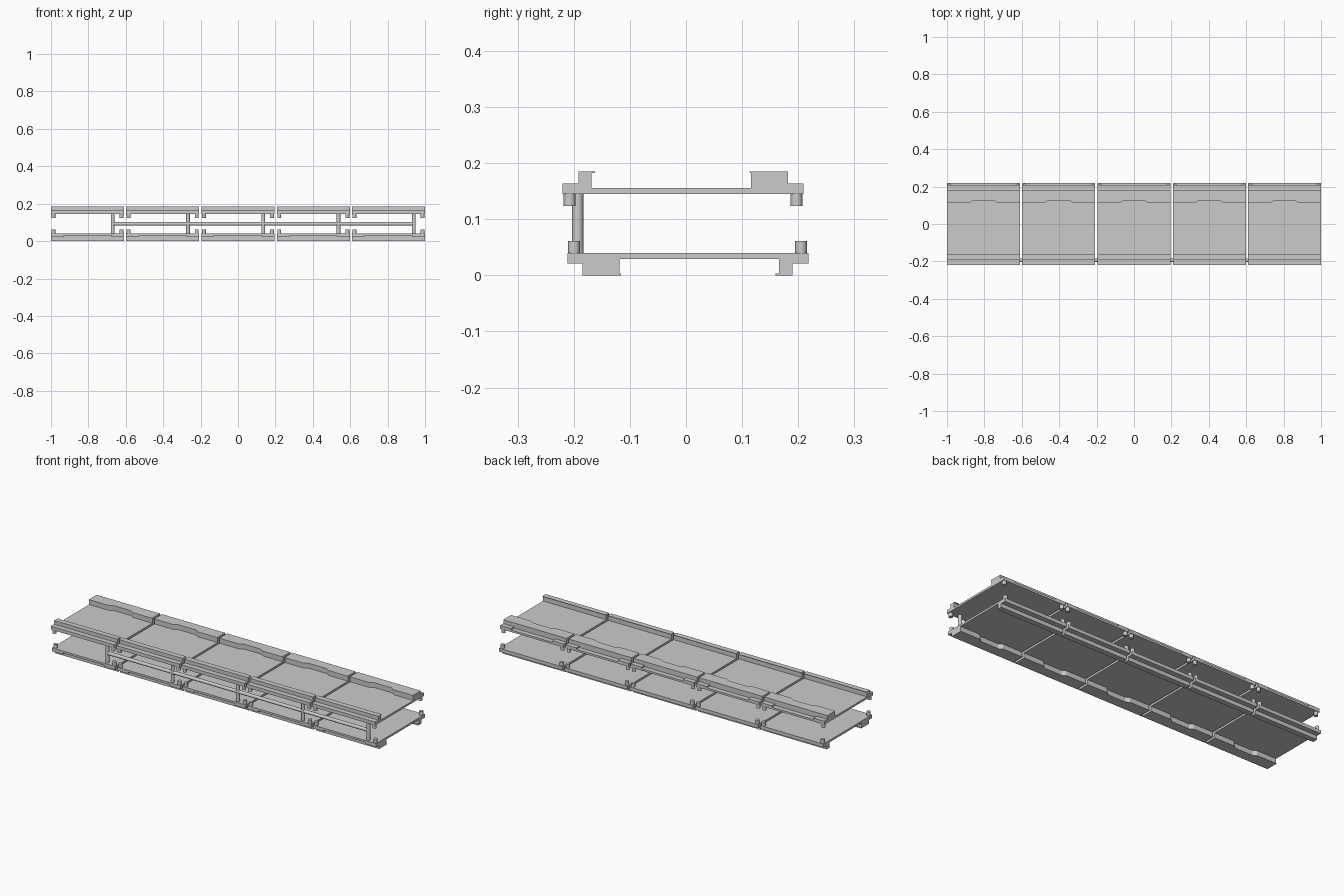
import bpy
import bmesh
from mathutils import Matrix

cube = bpy.data.objects.get("Cube")
if cube:
    bpy.data.objects.remove(cube, do_unlink=True)

grey = bpy.data.materials.new("light_grey")
grey.use_nodes = True
COLOUR = (0.6, 0.6, 0.6, 1)
grey.diffuse_color = COLOUR
grey.node_tree.nodes["Principled BSDF"].inputs["Base Color"].default_value = COLOUR

HALF = 0.195       # half width of one tray
PITCH = 0.4025     # spacing between trays
UNDER = 0.145      # underside of an upper tray
FLIP = Matrix.Translation((0, -0.0025, 0.185)) @ Matrix.Rotation(3.14159265, 4, "X")


def finish(name, bm, smooth=False):
    bmesh.ops.recalc_face_normals(bm, faces=bm.faces)
    mesh = bpy.data.meshes.new(name)
    bm.to_mesh(mesh)
    bm.free()
    mesh.materials.append(grey)
    obj = bpy.data.objects.new(name, mesh)
    bpy.context.collection.objects.link(obj)
    if smooth:
        bpy.ops.object.select_all(action="DESELECT")
        obj.select_set(True)
        bpy.context.view_layer.objects.active = obj
        bpy.ops.object.shade_smooth_by_angle()
    return obj


def extrude(bm, points, offset):
    face = bm.faces.new([bm.verts.new(p) for p in points])
    top = bmesh.ops.extrude_face_region(bm, geom=[face], use_keep_orig=True)["geom"]
    moved = [g for g in top if isinstance(g, bmesh.types.BMVert)]
    bmesh.ops.translate(bm, verts=moved, vec=offset)


def box(bm, x0, x1, y0, y1, z0, z1):
    extrude(bm, [(x0, y0, z0), (x1, y0, z0), (x1, y1, z0), (x0, y1, z0)], (0, 0, z1 - z0))


def cylinder(bm, centre, radius, length, axis=None):
    matrix = Matrix.Translation(centre)
    if axis:
        matrix = matrix @ Matrix.Rotation(1.5707963, 4, axis)
    bmesh.ops.create_cone(bm, cap_ends=True, segments=24, radius1=radius,
                          radius2=radius, depth=length, matrix=matrix)


def notched(bm, front, z0, z1):
    # Wide rear rail with a shallow notch in the middle of its inner edge
    back, notch = 0.182, front + 0.013
    outline = [(-HALF, back), (-HALF, front), (-0.075, front), (-0.055, notch),
               (0.055, notch), (0.075, front), (HALF, front), (HALF, back)]
    extrude(bm, [(x, y, z0) for x, y in outline], (0, 0, z1 - z0))


def build_tray(name, x, matrix):
    # Deck with stepped, lipped front rail
    bm = bmesh.new()
    profile = [(-0.2205, UNDER), (-0.2205, 0.164), (-0.192, 0.164), (-0.192, 0.185),
               (-0.162, 0.185), (-0.162, 0.182), (-0.168, 0.182), (-0.168, 0.156),
               (0.209, 0.156), (0.209, UNDER)]
    extrude(bm, [(-HALF, y, z) for y, z in profile], (2 * HALF, 0, 0))
    # Rear rail, its lip and the two raised end tabs
    notched(bm, 0.116, 0.156, 0.182)
    notched(bm, 0.113, 0.182, 0.185)
    for side in (-1, 1):
        a, b = sorted((side * HALF, side * 0.128))
        box(bm, a, b, 0.182, 0.209, 0.156, 0.164)
    bm.transform(Matrix.Translation((x, 0, 0)) @ matrix)
    finish(name + "_tray", bm)

    # Corner pegs
    bm = bmesh.new()
    for side in (-1, 1):
        for y in (-0.2075, 0.197):
            cylinder(bm, (side * 0.182, y, UNDER - 0.0105), 0.0105, 0.021)
    bm.transform(Matrix.Translation((x, 0, 0)) @ matrix)
    finish(name + "_pegs", bm, True)


for i in range(-2, 3):
    build_tray("upper", i * PITCH, Matrix.Identity(4))
    build_tray("lower", i * PITCH, FLIP)
    # Posts between the trays
    bm = bmesh.new()
    cylinder(bm, (i * PITCH + 0.135, -0.193, 0.0925), 0.01, 0.106)
    finish("post", bm, True)

# Long rail joining the posts
bm = bmesh.new()
cylinder(bm, (0.135, -0.193, 0.0925), 0.0095, 4 * PITCH, "Y")
finish("rail", bm, True)
